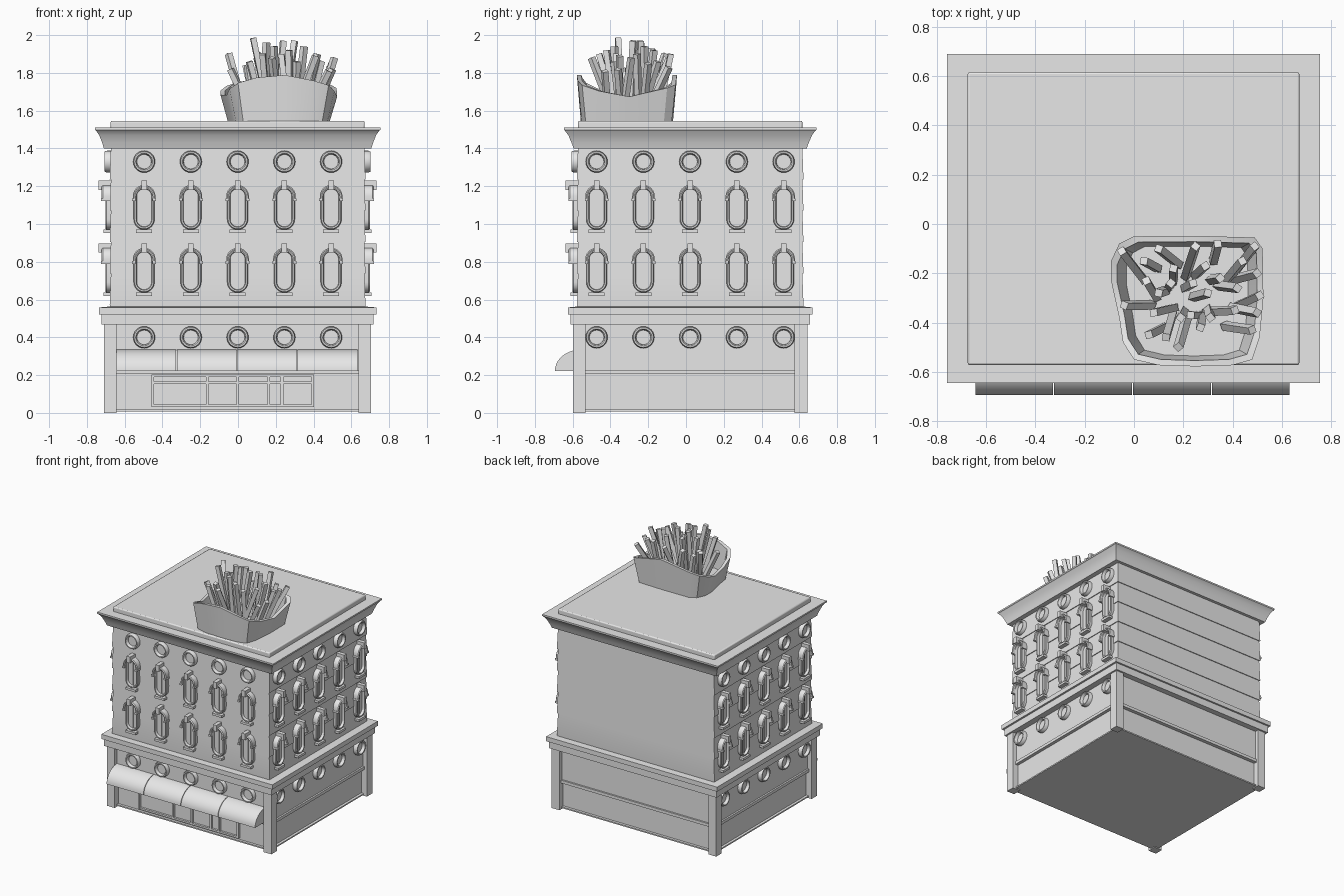
import bpy, bmesh, random
from math import pi, sin, cos
from mathutils import Matrix, Vector

cube = bpy.data.objects.get("Cube")
if cube:
    bpy.data.objects.remove(cube)
random.seed(4)

# One plain grey for the whole building
grey = bpy.data.materials.new("plain grey")
grey.use_nodes = True
grey.diffuse_color = (0.8, 0.8, 0.8, 1)
grey.node_tree.nodes["Principled BSDF"].inputs["Base Color"].default_value = grey.diffuse_color

CENTRE = Matrix.Translation((-0.002, 0.022, 0))
parts = []


def add(name, mesh, matrix=CENTRE):
    obj = bpy.data.objects.new(name, mesh)
    bpy.context.collection.objects.link(obj)
    obj.matrix_world = matrix
    parts.append(obj)
    return obj


def finish(name, bm):
    bmesh.ops.recalc_face_normals(bm, faces=bm.faces)
    mesh = bpy.data.meshes.new(name)
    bm.to_mesh(mesh)
    bm.free()
    mesh.materials.append(grey)
    return mesh


def skin(name, loops, closed=True):
    """Bridge loops of points; closed loops get end caps, open ones wrap round."""
    bm = bmesh.new()
    rows = [[bm.verts.new(p) for p in loop] for loop in loops]
    n, m = len(rows[0]), len(rows)
    for j in range(m - 1 if closed else m):
        for i in range(n if closed else n - 1):
            a, b, k = rows[j], rows[(j + 1) % m], (i + 1) % n
            bm.faces.new((a[i], a[k], b[k], b[i]))
    if closed:
        bm.faces.new(rows[0])
        bm.faces.new(rows[-1])
    else:
        bm.faces.new([r[0] for r in rows])
        bm.faces.new([r[-1] for r in rows])
    return finish(name, bm)


def loft(name, rings):
    """Stack of centred rectangles (half x, half y, z)."""
    loops = [[(sx * x, sy * y, z) for sx, sy in ((-1, -1), (1, -1), (1, 1), (-1, 1))]
             for x, y, z in rings]
    return add(name, skin(name, loops))


def block(bm, low, high):
    low, high = Vector(low), Vector(high)
    m = Matrix.Translation((low + high) / 2) @ Matrix.Diagonal((*(high - low), 1))
    bmesh.ops.create_cube(bm, size=1, matrix=m)


def sweep(name, path, profile, closed=True):
    """Sweep a (radius, depth) profile along an outline on a wall."""
    return skin(name, [[(x, -d, z) for x, z in path(r)] for r, d in profile], closed)


def capsule(half, steps=12):
    def path(r):
        turn = [pi * i / steps for i in range(steps + 1)]
        top = [(r * cos(a), half + r * sin(a)) for a in turn]
        return top + [(-x, -z) for x, z in top]
    return path


def circle(r):
    return [(r * cos(2 * pi * i / 24), r * sin(2 * pi * i / 24)) for i in range(24)]


# Ground storey: recessed lower wall, rail, upper wall
loft("lower_wall", [(0.66, 0.575, 0.012), (0.66, 0.575, 0.21)])
loft("wall_rail", [(0.685, 0.603, 0.205), (0.685, 0.603, 0.228)])
loft("ground_upper_wall", [(0.672, 0.59, 0.22), (0.672, 0.59, 0.47)])
loft("floor_plinth", [(0.68, 0.595, 0.008), (0.68, 0.595, 0.018)])

# Corner posts
bm = bmesh.new()
for sx in (-1, 1):
    for sy in (-1, 1):
        xs, ys = sorted((sx * 0.64, sx * 0.707)), sorted((sy * 0.553, sy * 0.62))
        block(bm, (xs[0], ys[0], 0), (xs[1], ys[1], 0.468))
add("corner_posts", finish("corner_posts", bm))

# Stepped ledge above the ground storey
loft("ledge", [(0.72, 0.634, 0.467), (0.72, 0.634, 0.522), (0.735, 0.648, 0.522),
               (0.735, 0.648, 0.558), (0.69, 0.61, 0.562)])

# Upper walls of overlapping boards
rings = [(0.675, 0.598, 0.555)]
for i in range(5):
    z = 0.572 + i * 0.1662
    rings += [(0.677, 0.6, z), (0.671, 0.594, z + 0.166)]
loft("board_walls", rings)

# Flared cornice and roof slab
loft("cornice", [(0.708, 0.617, 1.4), (0.717, 0.628, 1.43), (0.733, 0.645, 1.47),
                 (0.75, 0.664, 1.495), (0.756, 0.668, 1.498), (0.756, 0.668, 1.51)])
slab = loft("roof_slab", [(0.673, 0.594, 1.5), (0.673, 0.594, 1.546)])
bevel = slab.modifiers.new("soft_edges", "BEVEL")
bevel.width, bevel.segments = 0.008, 2

# Shared window meshes
RADIUS = 0.058
porthole = sweep("round_window", circle,
                 [(RADIUS, -0.01), (RADIUS, 0.018), (0.053, 0.03), (0.045, 0.03),
                  (0.04, 0.022), (0.038, 0.008)])
oval_frame = sweep("oval_frame", capsule(0.061),
                   [(0.055, -0.01), (0.055, 0.02), (0.05, 0.026), (0.042, 0.026),
                    (0.039, 0.006)])


def hood_path(r):
    arch = [(r * cos(pi * i / 12), 0.061 + r * sin(pi * i / 12)) for i in range(13)]
    return [(r, 0.043)] + arch + [(-r, 0.043)]


hood = sweep("window_hood", hood_path,
             [(0.046, -0.01), (0.046, 0.042), (0.054, 0.046), (0.06, 0.04), (0.06, -0.01)],
             closed=False)
bm = bmesh.new()
block(bm, (-0.015, -0.062, 0.095), (0.015, 0.01, 0.144))     # keystone
block(bm, (-0.042, -0.036, -0.133), (0.042, 0.01, -0.115))   # sill
block(bm, (-0.004, -0.012, -0.095), (0.004, 0.005, 0.09))    # mullion
for s in (-1, 1):                                            # hood feet
    block(bm, (s * 0.054 - 0.009, -0.048, 0.035), (s * 0.054 + 0.009, 0.01, 0.05))
trim = finish("window_trim", bm)

# Windows on the front, left and right walls
for side, turn, wall, base_wall in (("front", 0, 0.597, 0.59), ("left", pi / 2, 0.674, 0.672),
                                    ("right", -pi / 2, 0.674, 0.672)):
    spin = CENTRE @ Matrix.Rotation(turn, 4, "Z")
    for col in range(-2, 3):
        x = col * 0.2475
        for z, depth in ((0.4, base_wall), (1.33, wall)):
            add(side + "_round_window", porthole, spin @ Matrix.Translation((x, -depth, z)))
        for z in (0.753, 1.086):
            spot = spin @ Matrix.Translation((x, -wall, z))
            add(side + "_oval_frame", oval_frame, spot)
            add(side + "_window_hood", hood, spot)
            add(side + "_window_trim", trim, spot)

# Shop window bars on the lower front wall
bm = bmesh.new()
for x in (-0.45, -0.16, 0, 0.165, 0.235, 0.398):
    block(bm, (x - 0.007, -0.593, 0.03), (x + 0.007, -0.57, 0.204))
for z in (0.037, 0.16, 0.197):
    block(bm, (-0.457, -0.591, z - 0.007), (0.405, -0.57, z + 0.007))
add("shop_window", finish("shop_window", bm))

# Awning: four quarter round sections
for i in range(4):
    left = -0.642 + i * 0.32
    arc = [(-0.58 - 0.136 * sin(pi / 2 * k / 10), 0.222 + 0.113 * cos(pi / 2 * k / 10))
           for k in range(11)] + [(-0.58, 0.222)]
    add("awning_section", skin("awning_section", [[(x, y, z) for y, z in arc]
                                                  for x in (left, left + 0.316)]))

# Open carton on the roof, with a wavy rim
MID = Vector((0.215, -0.312))
outline = [(0, -0.05), (-0.06, -0.08), (-0.093, -0.15), (-0.093, -0.23), (-0.06, -0.38),
           (-0.045, -0.48), (0, -0.55), (0.1, -0.573), (0.25, -0.578), (0.4, -0.573),
           (0.48, -0.55), (0.51, -0.46), (0.525, -0.3), (0.522, -0.1), (0.49, -0.055),
           (0.25, -0.048)]


def carton_loop(sx, sy, z=None):
    loop = []
    for p in outline:
        d = Vector(p) - MID
        u, v = (d.x / 0.31) ** 2, (d.y / 0.265) ** 2
        rim = 1.732 + 0.058 * (v - u) / (u + v)
        loop.append((MID.x + d.x * sx, MID.y + d.y * sy, z or rim))
    return loop


add("carton", skin("carton", [carton_loop(0.87, 0.92, 1.54), carton_loop(1, 1),
                              carton_loop(0.92, 0.91), carton_loop(0.8, 0.84, 1.57)]),
    Matrix())

# Potato sticks: tips fan out from the carton
tips = [(-5, -11, 90), (5, -23, 84), (10, -10, 88), (16, -18, 93), (25, -9, 87),
        (34, -8, 90), (49, -9, 83), (50, -20, 85), (51, -29, 88), (50, -36, 82),
        (48, -43, 81), (27, -42, 92), (31, -38, 86), (8, -36, 98.5), (-4, -33, 82),
        (10, -28, 91), (15, -24, 96), (19, -38, 94), (23, -37, 90), (24, -24, 97),
        (29, -17, 92), (42, -26, 90), (41, -35, 89), (6, -45, 86), (30, -28, 97),
        (35, -22, 94), (18, -50, 88), (4, -15, 84), (13, -46, 90), (44, -15, 86)]
bm = bmesh.new()
for x, y, z in tips:
    tip = Vector((x / 100, y / 100, 1 + z / 100))
    foot = Vector((*tip.xy.lerp(MID, 0.42), 1.58))
    foot += Vector((random.uniform(-0.04, 0.04), random.uniform(-0.04, 0.04), 0))
    axis = tip - foot
    pose = (Matrix.Translation((tip + foot) / 2) @ axis.to_track_quat("Z", "Y").to_matrix().to_4x4()
            @ Matrix.Rotation(random.uniform(-0.6, 0.6), 4, "Z"))
    bmesh.ops.create_cube(bm, size=1, matrix=pose @ Matrix.Diagonal((0.03, 0.03, axis.length, 1)))
add("potato_sticks", finish("potato_sticks", bm), Matrix())

# Smooth the curved faces and keep the corners sharp
bpy.ops.object.select_all(action="DESELECT")
for obj in parts:
    obj.select_set(True)
bpy.context.view_layer.objects.active = parts[0]
bpy.ops.object.shade_smooth_by_angle(angle=0.5)
